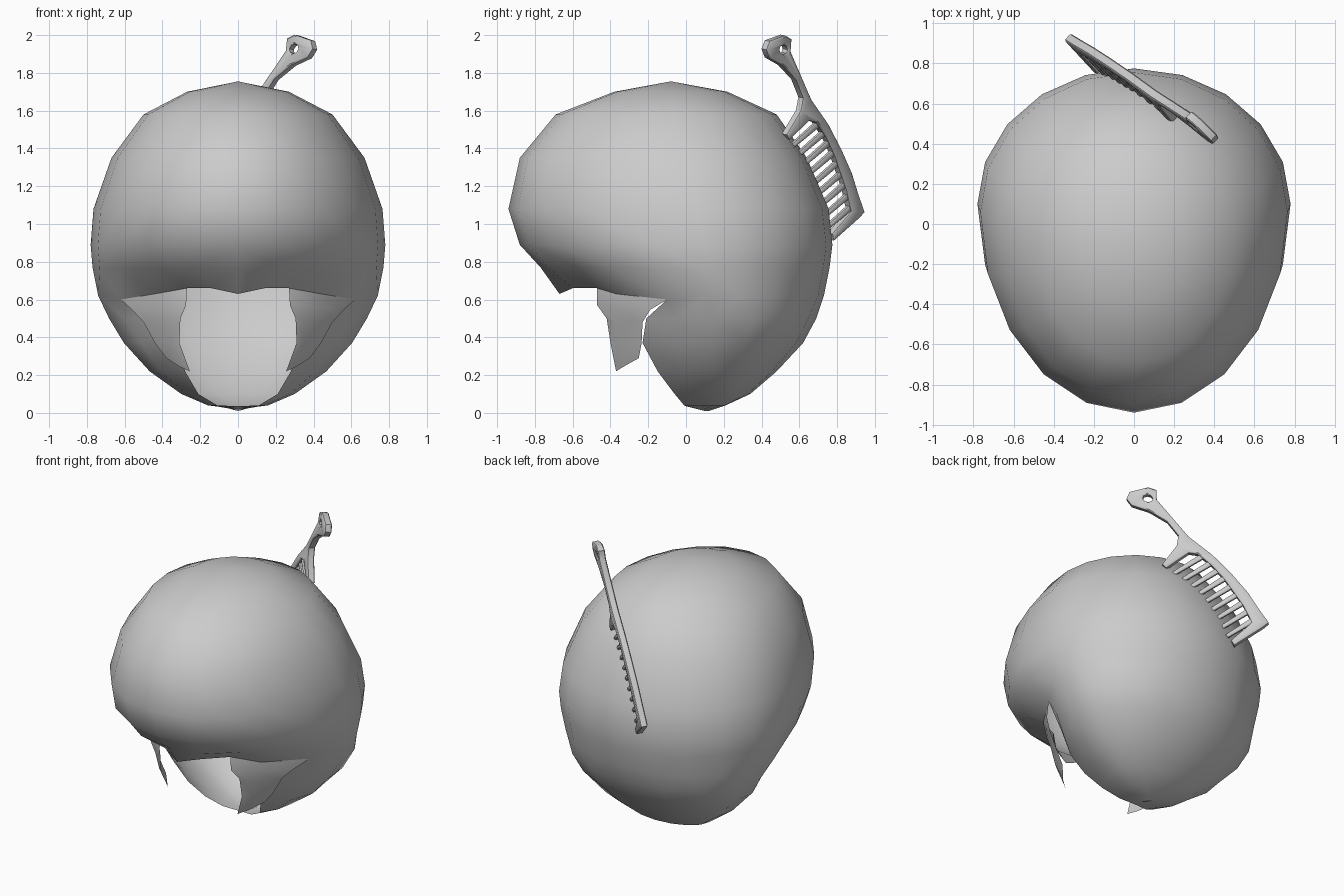
import bpy, bmesh, math
from mathutils import Vector

if "Cube" in bpy.data.objects:
    bpy.data.objects.remove(bpy.data.objects["Cube"])

mat = bpy.data.materials.new("light grey")
mat.diffuse_color = (0.6, 0.6, 0.6, 1)
mat.use_nodes = True
mat.node_tree.nodes["Principled BSDF"].inputs["Base Color"].default_value = mat.diffuse_color
COLS = 10   # columns from front centre to back centre
SPLIT = 4   # first column of the hair below the fringe


def add_object(name, mesh, angle=180):
    ob = bpy.data.objects.new(name, mesh)
    bpy.context.collection.objects.link(ob)
    mesh.materials.clear()
    mesh.materials.append(mat)
    bpy.ops.object.select_all(action='DESELECT')
    bpy.context.view_layer.objects.active = ob
    ob.select_set(True)
    bpy.ops.object.shade_smooth_by_angle(angle=math.radians(angle))
    return ob


def loft(name, rows):
    """Skin a list of rows (None = no vertex) and mirror it in x."""
    bm = bmesh.new()
    grid = [[p and bm.verts.new(p) for p in r] for r in rows]
    for a, b in zip(grid, grid[1:]):
        for k in range(len(a) - 1):
            q = [a[k], b[k], b[k + 1], a[k + 1]]
            if all(q):
                bm.faces.new(q)
    bmesh.ops.remove_doubles(bm, verts=bm.verts, dist=0.0005)
    mesh = bpy.data.meshes.new(name)
    bm.to_mesh(mesh)
    bm.free()
    ob = add_object(name, mesh)
    mod = ob.modifiers.new("mirror", 'MIRROR')
    mod.merge_threshold = 0.001
    return ob


def section(z, w, yf, yw, yb, a0=0.0, first=0):
    """Half of an egg-shaped section: two half ellipses meeting at y = yw."""
    row = [None] * first
    for k in range(first, COLS + 1):
        a = a0 + (math.pi - a0) * (k - first) / (COLS - first)
        c = math.cos(a)
        y = yw - (yw - yf) * c if c > 0 else yw - (yb - yw) * c
        row.append((w * math.sin(a) if k < COLS else 0.0, y, z))
    return row


def nape(z, w, yw, yb, rx, ry):
    """Open section starting at the neck rim (rx, ry)."""
    a0 = math.asin(rx / w)
    return section(z, w, yw - (yw - ry) / math.cos(a0), yw, yb, a0, SPLIT)


# Hair: crown, fringe and nape in one skin
rows = [[(0, -0.08, 1.755)] * (COLS + 1)]
for s in [(1.70, .27, -.38, -.08, .22), (1.58, .50, -.69, -.06, .48),
          (1.35, .67, -.88, 0, .64), (1.08, .765, -.94, .06, .755),
          (.89, .78, -.88, .1, .775), (.77, .77, -.77, .1, .76)]:
    rows.append(section(*s))
rows[-1][2] = (.42, -.57, .77)
fringe = [(0, -.67, .63), (.14, -.60, .66), (.27, -.47, .66), (.44, -.37, .63), (.62, -.1, .6)]
rows.append(fringe + section(.62, .74, -.67, .1, .73)[SPLIT + 1:])
for s in [(.50, .685, .2, .69, .42, -.21), (.37, .61, .2, .62, .33, -.23),
          (.22, .47, .2, .48, .28, -.15), (.10, .30, .17, .34, .21, -.06),
          (.04, .16, .12, .21, .11, -.01)]:
    rows.append(nape(*s))
rows.append([None] * SPLIT + [(0, .02 * i, .035 - .005 * i if i < 5 else .01)
                              for i in range(COLS + 1 - SPLIT)])
loft("hair", rows)

# Sideburns: tapering locks in front of the ears
loft("sideburns", [
    fringe[2:],
    [(.275, -.47, .57), (.39, -.40, .56), (.56, -.19, .545)],
    [(.305, -.42, .50), (.37, -.38, .48), (.50, -.23, .48)],
    [(.31, -.40, .37), (.355, -.36, .37), (.44, -.235, .37)],
    [(.255, -.37, .22), (.31, -.33, .245), (.38, -.25, .29)]])

# Comb: flat outlines given in (y, z), laid onto a slanted plane
NORMAL = Vector((-.667, -.735, .129))


def flat_part(name, outlines, half):
    cu = bpy.data.curves.new(name, 'CURVE')
    cu.dimensions, cu.fill_mode = '2D', 'BOTH'
    cu.extrude, cu.bevel_depth, cu.bevel_resolution = half - .006, .006, 0
    cu.offset = -.006
    for pts in outlines:
        sp = cu.splines.new('POLY')
        sp.points.add(len(pts) - 1)
        for p, (y, z) in zip(sp.points, pts):
            p.co = (y, z, 0, 1)
        sp.use_cyclic_u = True
    tmp = bpy.data.objects.new(name + "_curve", cu)
    bpy.context.collection.objects.link(tmp)
    dg = bpy.context.evaluated_depsgraph_get()
    mesh = bpy.data.meshes.new_from_object(tmp.evaluated_get(dg))
    bpy.data.objects.remove(tmp)
    for v in mesh.vertices:
        y, z, t = v.co
        x = .36 - 1.102 * (y - .46) + .193 * (z - 1.95)
        v.co = Vector((x, y, z)) + NORMAL * t
    bm = bmesh.new()
    bm.from_mesh(mesh)
    bmesh.ops.remove_doubles(bm, verts=bm.verts, dist=0.0001)
    bmesh.ops.recalc_face_normals(bm, faces=bm.faces)
    bm.to_mesh(mesh)
    bm.free()
    return add_object(name, mesh, 40)


frame = [(.413, 1.925), (.43, 1.97), (.513, 2.0), (.545, 1.98), (.54, 1.915), (.65, 1.66),
         (.74, 1.53), (.81, 1.395), (.865, 1.27), (.90, 1.157), (.932, 1.065), (.905, 1.035),
         (.77, .915), (.762, .95), (.862, 1.067), (.836, 1.184), (.772, 1.37), (.73, 1.46),
         (.677, 1.54), (.64, 1.55), (.535, 1.45), (.52, 1.475), (.595, 1.60), (.608, 1.67),
         (.57, 1.765), (.50, 1.84), (.43, 1.88)]
hole = [(.503 + .022 * math.cos(i * math.pi / 4), 1.925 + .026 * math.sin(i * math.pi / 4))
        for i in range(8)]
flat_part("comb_frame", [frame, hole], .024)

teeth = []
for i in range(1, 10):
    t = i / 10
    tip = Vector((.53 + .24 * t, 1.46 - .53 * t))
    base = tip + Vector((.145, .125)) * (1 + .12 * math.sin(math.pi * t))
    side = Vector((.006, -.014))
    teeth.append([tip - side * .7, tip + side * .7, base + side, base - side])
flat_part("comb_teeth", teeth, .014)
